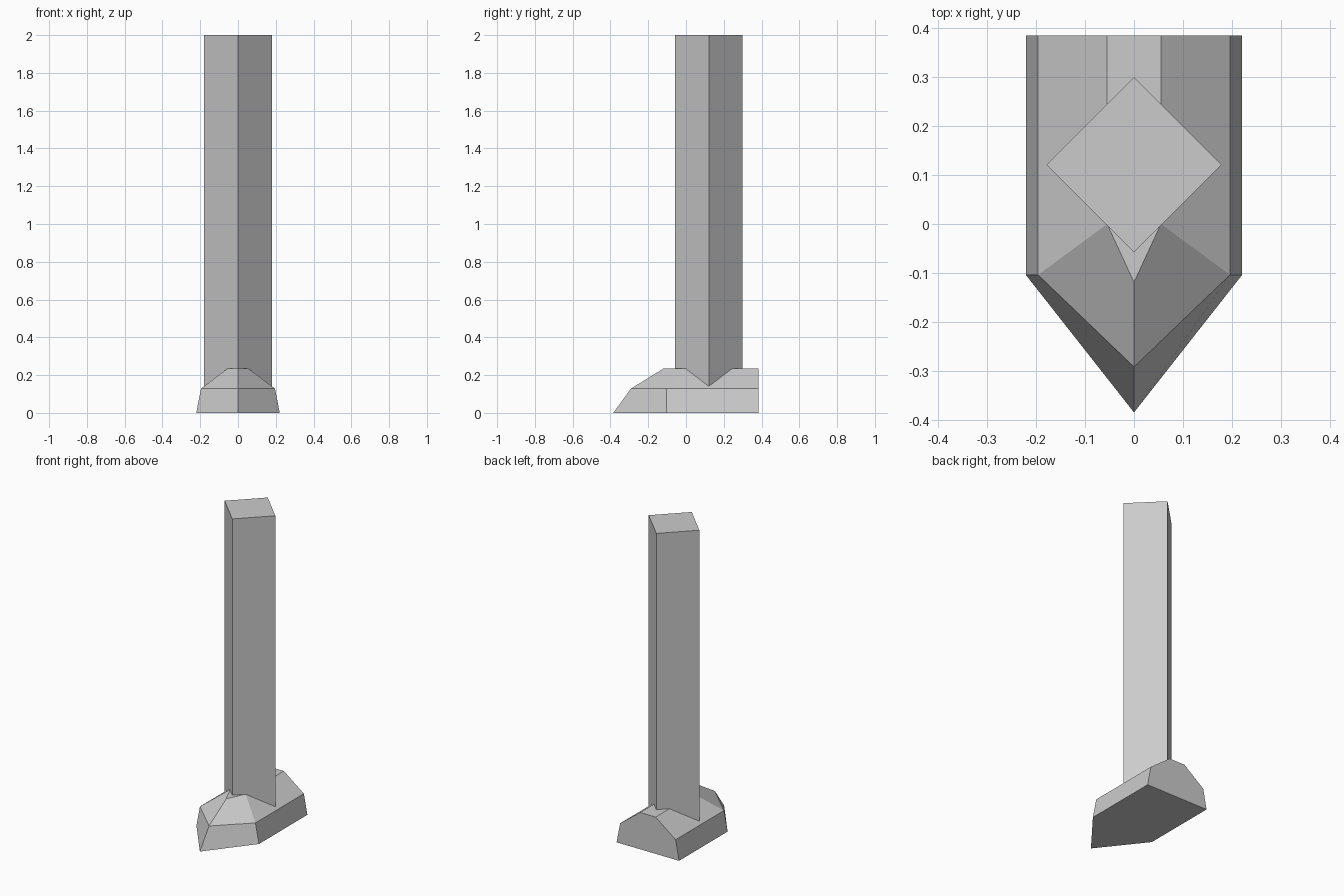
import bpy, bmesh, math
from mathutils import Matrix

if "Cube" in bpy.data.objects:
    bpy.data.objects.remove(bpy.data.objects["Cube"])

BACK = 0.385


def make_object(name, bm):
    bmesh.ops.recalc_face_normals(bm, faces=bm.faces)
    mesh = bpy.data.meshes.new(name)
    bm.to_mesh(mesh)
    bm.free()
    obj = bpy.data.objects.new(name, mesh)
    bpy.context.collection.objects.link(obj)
    return obj


# Pointed base: stacked five-sided outlines (height, half width, shoulder y, tip y)
levels = [(0.0, 0.221, -0.104, -0.385),
          (0.128, 0.196, -0.104, -0.292),
          (0.235, 0.055, 0.0, -0.119)]
bm = bmesh.new()
rings = []
for z, w, shoulder, tip in levels:
    outline = [(-w, BACK), (-w, shoulder), (0, tip), (w, shoulder), (w, BACK)]
    rings.append([bm.verts.new((x, y, z)) for x, y in outline])
for low, high in zip(rings, rings[1:]):
    for i in range(4):
        bm.faces.new((low[i], low[i + 1], high[i + 1], high[i]))
bm.faces.new(rings[0])
bm.faces.new(rings[-1])
# Single flat back face
bm.faces.new([r[0] for r in rings] + [r[4] for r in reversed(rings)])
make_object("pointed_base", bm)

# Square post turned 45 degrees, sunk into the base
POST_BOTTOM, POST_TOP, HALF_DIAGONAL = 0.06, 2.0, 0.179
side = HALF_DIAGONAL * math.sqrt(2)
bm = bmesh.new()
bmesh.ops.create_cube(bm, size=1, matrix=(
    Matrix.Translation((0, 0.121, (POST_BOTTOM + POST_TOP) / 2))
    @ Matrix.Rotation(math.radians(45), 4, 'Z')
    @ Matrix.Diagonal((side, side, POST_TOP - POST_BOTTOM, 1))))
make_object("square_post", bm)
